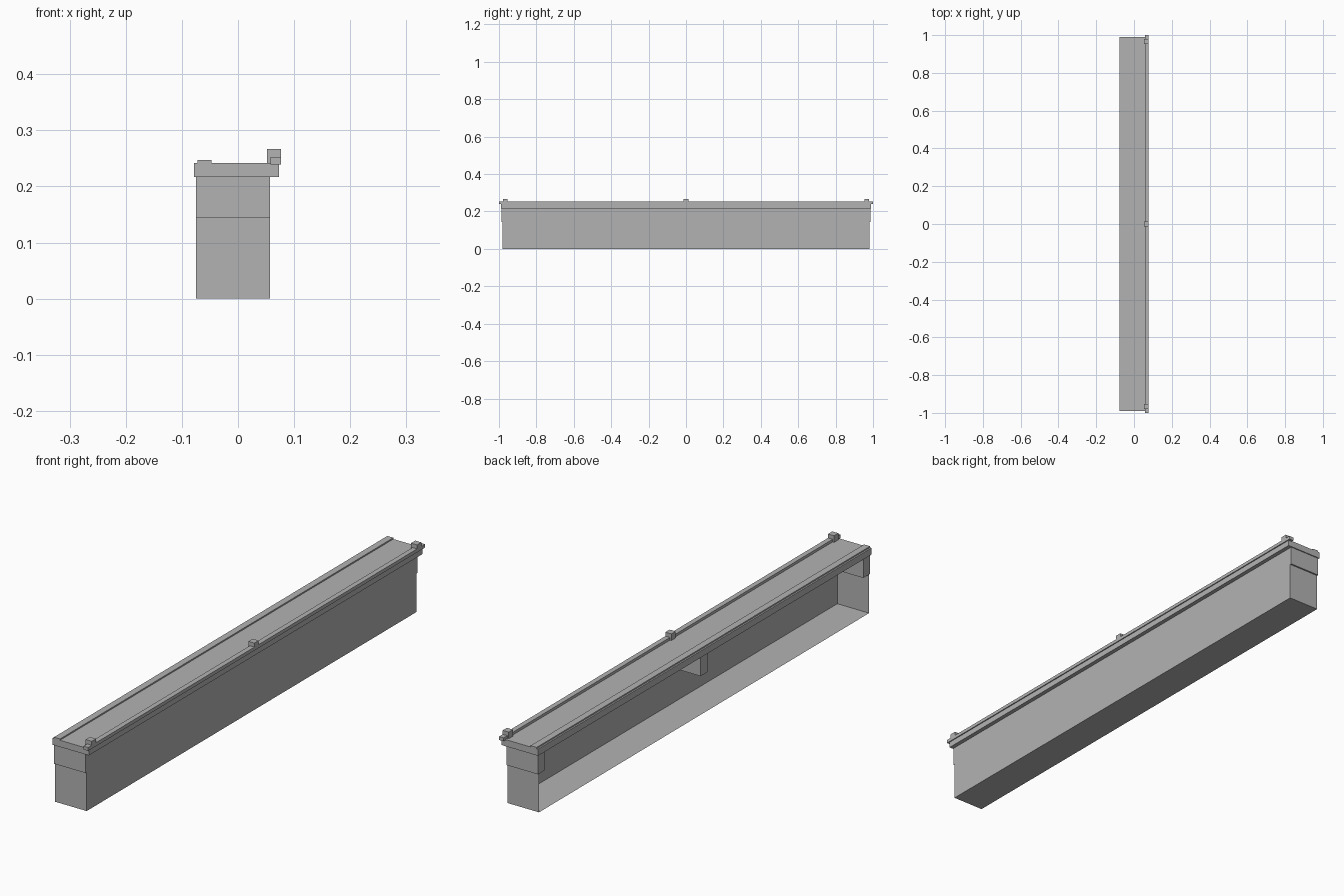
import bpy
import bmesh

cube = bpy.data.objects.get("Cube")
if cube:
    bpy.data.objects.remove(cube, do_unlink=True)

grey = bpy.data.materials.new("plain grey")
grey.use_nodes = True
colour = (0.45, 0.45, 0.45, 1)
grey.diffuse_color = colour
grey.node_tree.nodes["Principled BSDF"].inputs["Base Color"].default_value = colour


def box(name, x, y, z, open_sides=()):
    """Box from (low, high) ranges; faces whose normal is in open_sides are left out."""
    bm = bmesh.new()
    bmesh.ops.create_cube(bm, size=1)
    bm.normal_update()
    gone = [f for f in bm.faces
            if tuple(round(c) for c in f.normal) in open_sides]
    bmesh.ops.delete(bm, geom=gone, context='FACES')
    for v in bm.verts:
        for axis, (low, high) in enumerate((x, y, z)):
            v.co[axis] = high if v.co[axis] > 0 else low
    mesh = bpy.data.meshes.new(name)
    bm.to_mesh(mesh)
    bm.free()
    mesh.materials.append(grey)
    obj = bpy.data.objects.new(name, mesh)
    bpy.context.collection.objects.link(obj)
    return obj


body_x = (-0.075, 0.057)
lid_bottom, lid_top = 0.217, 0.242
lid_end = 0.99

# Thin trough, open on the -x side and under the lid
box("trough", body_x, (-0.98, 0.98), (0, lid_bottom),
    open_sides=((-1, 0, 0), (0, 0, 1)))

# Flat lid with a low strip above the open side
box("lid", (-0.078, 0.073), (-lid_end, lid_end), (lid_bottom, lid_top))
box("lid_strip", (-0.072, -0.047), (-lid_end, lid_end), (lid_top, 0.247))

# Rail above the closed side
box("rail", (0.058, 0.077), (-1, 1), (0.239, 0.252))

# Brackets under the lid and holders clamped over the rail
for place, side in (("front", -1), ("middle", 0), ("back", 1)):
    y = side * 0.966
    box(place + "_bracket", body_x, (y - 0.02, y + 0.02), (0.145, lid_bottom))
    box(place + "_rail_holder", (0.052, 0.077), (y - 0.0125, y + 0.0125),
        (lid_top, 0.267))
